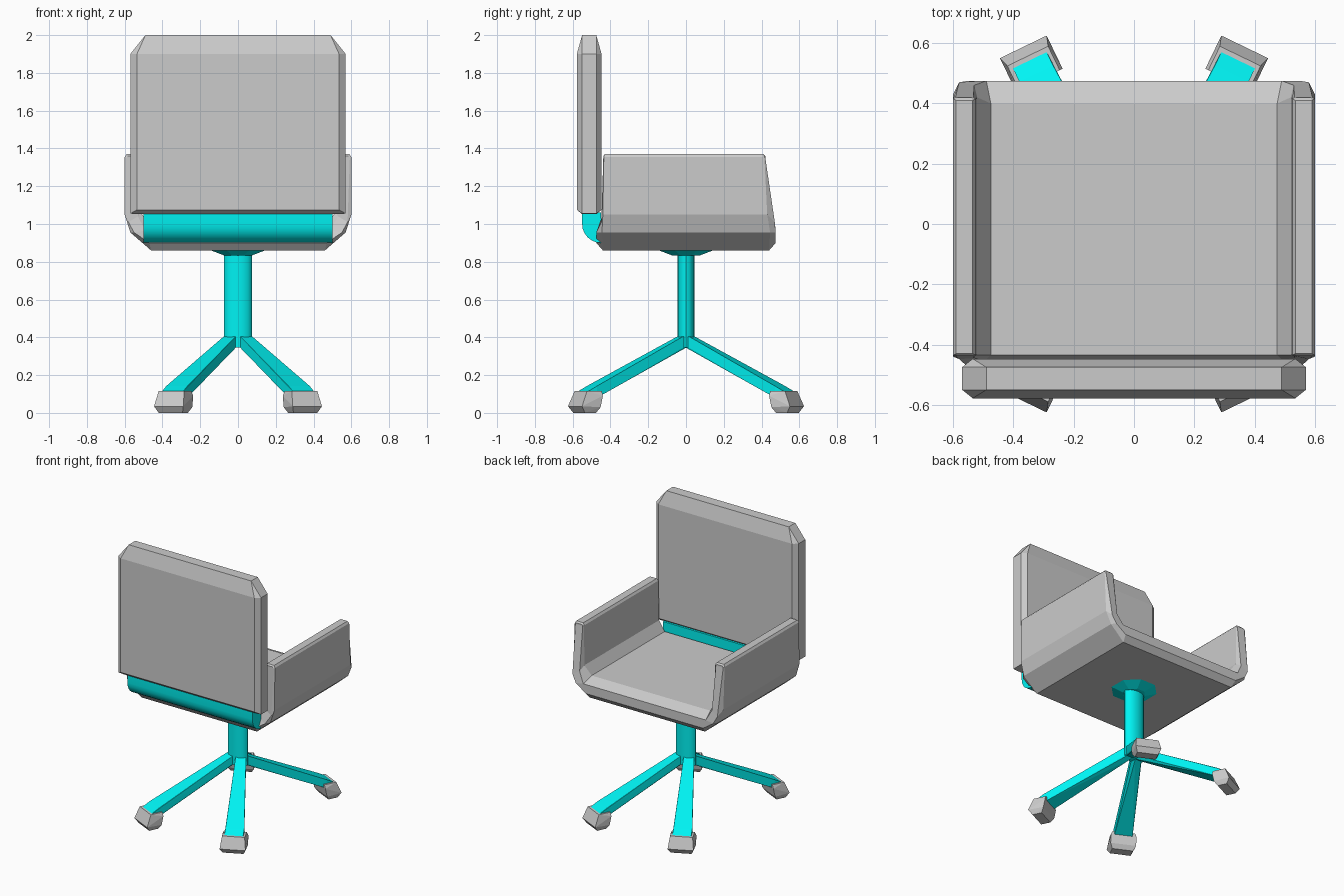
import bpy, bmesh, math
from mathutils import Vector

if "Cube" in bpy.data.objects:
    bpy.data.objects.remove(bpy.data.objects["Cube"])

CYAN = bpy.data.materials.new("cyan")
CYAN.diffuse_color = (0.0, 0.9, 0.9, 1.0)
CYAN.use_nodes = True
CYAN.node_tree.nodes["Principled BSDF"].inputs["Base Color"].default_value = CYAN.diffuse_color


def finish(bm, name, mat=None, smooth=None):
    bmesh.ops.recalc_face_normals(bm, faces=bm.faces)
    me = bpy.data.meshes.new(name)
    bm.to_mesh(me)
    bm.free()
    ob = bpy.data.objects.new(name, me)
    bpy.context.collection.objects.link(ob)
    if mat:
        me.materials.append(mat)
    if smooth:
        bpy.ops.object.select_all(action='DESELECT')
        ob.select_set(True)
        bpy.context.view_layer.objects.active = ob
        bpy.ops.object.shade_smooth_by_angle(angle=math.radians(smooth))
    return ob


def hull(name, points, mat=None, smooth=None):
    """Convex solid around a few points."""
    bm = bmesh.new()
    for p in points:
        bm.verts.new(p)
    res = bmesh.ops.convex_hull(bm, input=bm.verts[:])
    junk = {v for v in res["geom_interior"] if isinstance(v, bmesh.types.BMVert)}
    bmesh.ops.delete(bm, geom=list(junk), context='VERTS')
    bmesh.ops.dissolve_limit(bm, angle_limit=0.01, verts=bm.verts[:], edges=bm.edges[:])
    return finish(bm, name, mat, smooth)


# Seat shell with arms: right half of a U section, rows are (x, z, y back, y front)
body = [(.46, .86, -.44, .44), (.57, .955, -.445, .445), (.60, 1.05, -.44, .43),
        (.60, 1.355, -.435, .415), (.59, 1.37, -.43, .41), (.535, 1.37, -.43, .41),
        (.525, 1.355, -.435, .415), (.52, 1.07, -.435, .42), (.475, 1.0, -.435, .40)]
rim = [(.47, .90, -.475, .475), (.55, .955, -.475, .475), (.58, 1.01, -.448, .47),
       (.592, 1.35, -.438, .42), (.585, 1.36, -.438, .42), (.54, 1.36, -.438, .42),
       (.533, 1.35, -.438, .42), (.53, 1.04, -.445, .46), (.49, .965, -.45, .475)]
bm = bmesh.new()
rings = []
for half, k in ((rim, 2), (body, 2), (body, 3), (rim, 3)):
    pts = [(p[0], p[k], p[1]) for p in half]
    pts += [(-x, y, z) for x, y, z in reversed(pts)]
    rings.append([bm.verts.new(p) for p in pts])
n = len(rings[0])
for a, b in zip(rings, rings[1:]):
    for i in range(n):
        j = (i + 1) % n
        bm.faces.new((a[i], a[j], b[j], b[i]))
for r in (rings[0], rings[-1]):
    for ids in ((0, 1, 8), (1, 2, 7, 8), (2, 3, 6, 7), (3, 4, 5, 6)):
        bm.faces.new([r[i] for i in ids])
        bm.faces.new([r[n - 1 - i] for i in reversed(ids)])
    bm.faces.new((r[0], r[8], r[n - 9], r[n - 1]))
finish(bm, "seat_shell")

# Backrest: chamfered slab
back = []
for s in (-1, 1):
    for y in (-.55, -.475):
        back += [(s * x, y, z) for x, z in ((.49, 2), (.57, 1.9), (.57, 1.055))]
    for y in (-.578, -.447):
        back += [(s * x, y, z) for x, z in ((.535, 1.9), (.535, 1.075))]
        back.append((s * .535, -.55 if y < -.5 else -.475, 1.052))
hull("backrest", back)

# Curved bracket joining backrest and seat
bracket = []
for s in (-.5, .5):
    bracket += [(s, -.45, 1.06), (s, -.55, 1.06), (s, -.45, .9)]
    for i in range(7):
        a = math.radians(15 * i)
        bracket.append((s, -.45 - .10 * math.cos(a), 1.0 - .10 * math.sin(a)))
hull("back_bracket", bracket, CYAN, 35)

# Oval stem and octagonal mounting flange
hull("stem", [(.075 * math.cos(t * math.pi / 8), .045 * math.sin(t * math.pi / 8), z)
              for t in range(16) for z in (.345, .85)], CYAN, 35)
hull("mount_flange", [(r * math.cos((t + .5) * math.pi / 4), r * math.sin((t + .5) * math.pi / 4), z)
                      for t in range(8) for r, z in ((.075, .832), (.16, .862))], CYAN)

# Four splayed legs with chamfered feet
OUT, SIDE = Vector((.435, .90, 0)), Vector((.90, -.435, 0))


def spot(o, w, z, sx, sy):
    p = OUT * o + SIDE * (w + .075)
    return (p.x * sx, p.y * sy, z)


foot_profile = [(.60, 0, .07), (.665, 0, .07), (.689, .035, .086), (.655, .115, .075),
                (.567, .115, .075), (.567, .09, .086), (.58, .03, .086)]
for sx, xn in ((-1, "left"), (1, "right")):
    for sy, yn in ((-1, "front"), (1, "back")):
        leg = [(sx * x, sy * y, z) for x, y in ((.012, .045), (.075, .015), (.012, 0), (.06, 0))
               for z in (.345, .405)]
        leg += [spot(o, w, z, sx, sy) for w in (-.062, .062)
                for o, z in ((.645, .112), (.59, .142), (.59, .08), (.63, .07))]
        hull(f"{yn}_{xn}_leg", leg, CYAN)
        hull(f"{yn}_{xn}_foot", [spot(o, w * s, z, sx, sy)
                                 for o, z, w in foot_profile for s in (-1, 1)])
